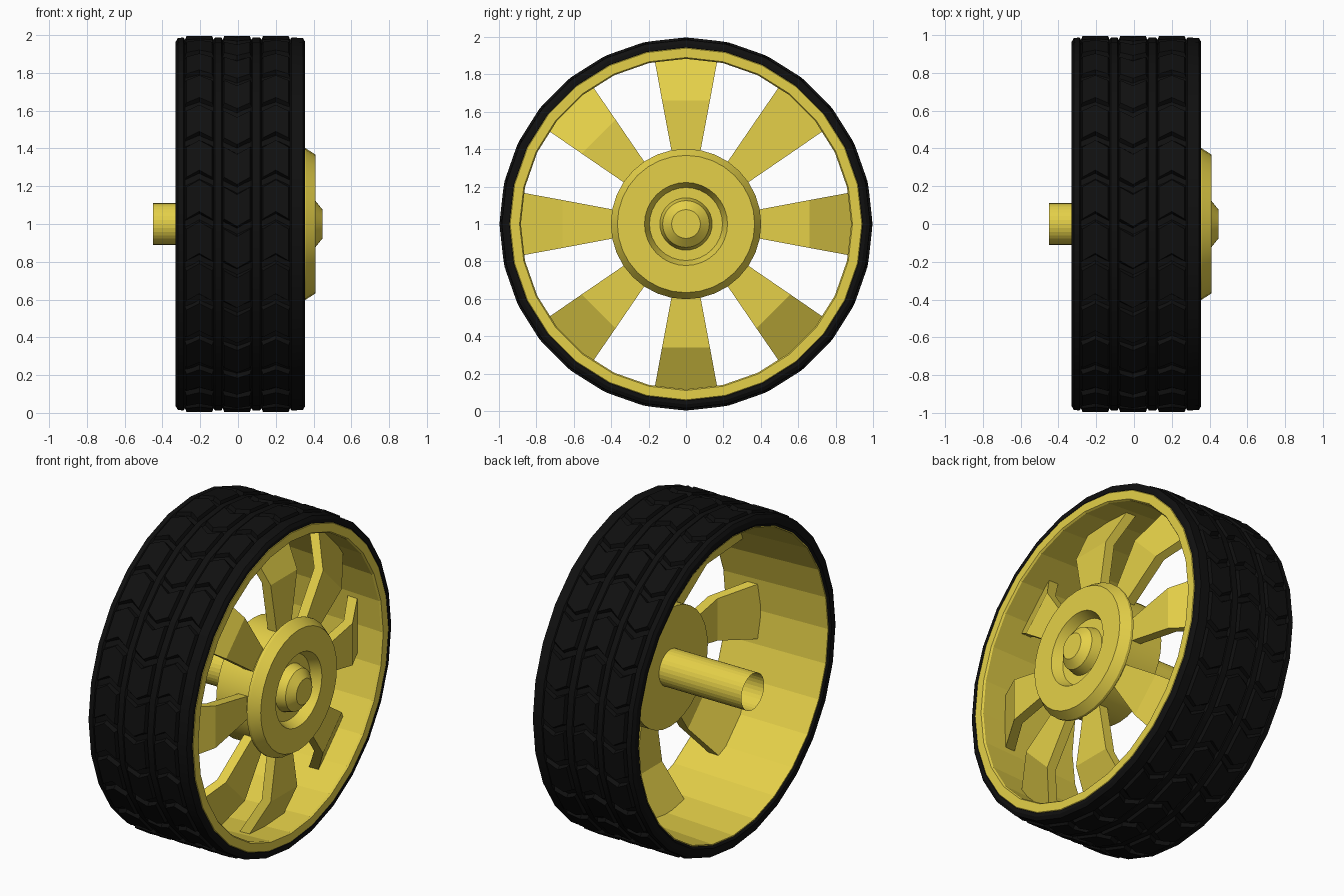
import bpy, bmesh, math
from math import sin, cos, pi
from mathutils import Vector

if "Cube" in bpy.data.objects:
    bpy.data.objects.remove(bpy.data.objects["Cube"])

SIDES = 28      # facets of rim and tyre
ROWS = 28       # tread rows around the tyre


def material(name, rgb):
    m = bpy.data.materials.new(name)
    m.diffuse_color = (*rgb, 1)
    m.use_nodes = True
    m.node_tree.nodes["Principled BSDF"].inputs["Base Color"].default_value = m.diffuse_color
    return m


yellow = material("yellow_paint", (0.78, 0.63, 0.065))
rubber = material("black_rubber", (0.005, 0.005, 0.005))


def polar(x, r, a):
    return Vector((x, r * sin(a), 1 + r * cos(a)))


def finish(bm, name, mat, smooth=None):
    bmesh.ops.remove_doubles(bm, verts=bm.verts, dist=1e-5)
    bmesh.ops.recalc_face_normals(bm, faces=bm.faces)
    me = bpy.data.meshes.new(name)
    bm.to_mesh(me)
    bm.free()
    me.materials.append(mat)
    ob = bpy.data.objects.new(name, me)
    bpy.context.collection.objects.link(ob)
    if smooth:
        bpy.ops.object.select_all(action='DESELECT')
        ob.select_set(True)
        bpy.context.view_layer.objects.active = ob
        bpy.ops.object.shade_smooth_by_angle(angle=math.radians(smooth))
    return ob


def lathe(name, profile, sides, mat, closed=False, smooth=None):
    """Revolve (x, radius) points about the wheel axis."""
    bm = bmesh.new()
    rings = [[bm.verts.new(polar(x, r, 2 * pi * i / sides)) for x, r in profile]
             for i in range(sides)]
    n = len(profile)
    for i in range(sides):
        a, b = rings[i], rings[(i + 1) % sides]
        for j in range(n if closed else n - 1):
            k = (j + 1) % n
            bm.faces.new((a[j], a[k], b[k], b[j]))
    return finish(bm, name, mat, smooth)


def prism(bm, bottom, top):
    """Solid between two matching loops of points."""
    lo = [bm.verts.new(p) for p in bottom]
    hi = [bm.verts.new(p) for p in top]
    bm.faces.new(lo)
    bm.faces.new(hi)
    for i in range(len(lo)):
        j = (i + 1) % len(lo)
        bm.faces.new((lo[i], lo[j], hi[j], hi[i]))


# Tyre carcass: rounded shoulders, three shallow channels that hold the tread blocks
columns = [(-0.205, 1), (-0.005, -1), (0.2, 1)]
HALF = 0.083
outer = []
for c, _ in columns:
    outer += [(c - HALF, 0.987), (c - HALF + 0.008, 0.974),
              (c + HALF - 0.008, 0.974), (c + HALF, 0.987)]
lathe("tyre", [(-0.315, 0.91), (-0.33, 0.93), (-0.33, 0.965), (-0.318, 0.985)] + outer +
      [(0.343, 0.985), (0.355, 0.965), (0.355, 0.945), (0.34, 0.935)],
      SIDES, rubber, closed=True, smooth=30)


# Tread: chevron blocks following the faceted carcass
def faceted(r, a):
    step = 2 * pi / SIDES
    return r * cos(step / 2) / cos(a % step - step / 2)


bm = bmesh.new()
pitch = 2 * pi / ROWS
for c, point in columns:
    for i in range(ROWS):
        def loop(r, w, h):
            pts = [(-w, -h), (0, -h + 0.04 * point), (w, -h),
                   (w, h), (0, h + 0.04 * point), (-w, h)]
            out = []
            for dx, da in pts:
                a = i * pitch + pitch / 2 + da
                out.append(polar(c + dx, faceted(r, a), a))
            return out
        prism(bm, loop(0.965, 0.08, 0.1), loop(0.998, 0.068, 0.085))
finish(bm, "tread_blocks", rubber, smooth=30)

# Rim barrel with flat front lip
lathe("rim", [(-0.32, 0.925), (-0.32, 0.91), (0.345, 0.883), (0.356, 0.89),
              (0.356, 0.94), (0.345, 0.95), (0.3, 0.95)],
      SIDES, yellow, closed=True)

# Hub: drum, chamfered face, recess and centre cap
lathe("hub", [(0.105, 0.0), (0.105, 0.36), (0.34, 0.36), (0.34, 0.402), (0.357, 0.402),
              (0.41, 0.367), (0.41, 0.222), (0.35, 0.195), (0.35, 0.14),
              (0.408, 0.125), (0.447, 0.077), (0.447, 0.0)],
      32, yellow, smooth=25)

# Axle: open tube at the back
lathe("axle", [(-0.45, 0.11), (0.11, 0.11)], 32, yellow)

# Spokes: flared, flat near the hub, then bent back toward the rim
stations = [(0.33, 0.31, 0.25, 0.066), (0.66, 0.31, 0.25, 0.128),
            (0.888, 0.185, 0.12, 0.17)]      # radius, front x, back x, half width
for s in range(8):
    a = s * pi / 4
    radial = Vector((0, sin(a), cos(a)))
    side = Vector((0, cos(a), -sin(a)))
    bm = bmesh.new()
    rings = []
    for r, xf, xb, w in stations:
        base = Vector((0, 0, 1)) + radial * r
        rings.append([bm.verts.new(base + side * t + Vector((x, 0, 0)))
                      for x, t in ((xf, -w), (xf, w), (xb, w), (xb, -w))])
    for p, q in zip(rings, rings[1:]):
        for j in range(4):
            k = (j + 1) % 4
            bm.faces.new((p[j], p[k], q[k], q[j]))
    bm.faces.new(rings[0])
    bm.faces.new(rings[-1])
    finish(bm, f"spoke_{s + 1}", yellow)
